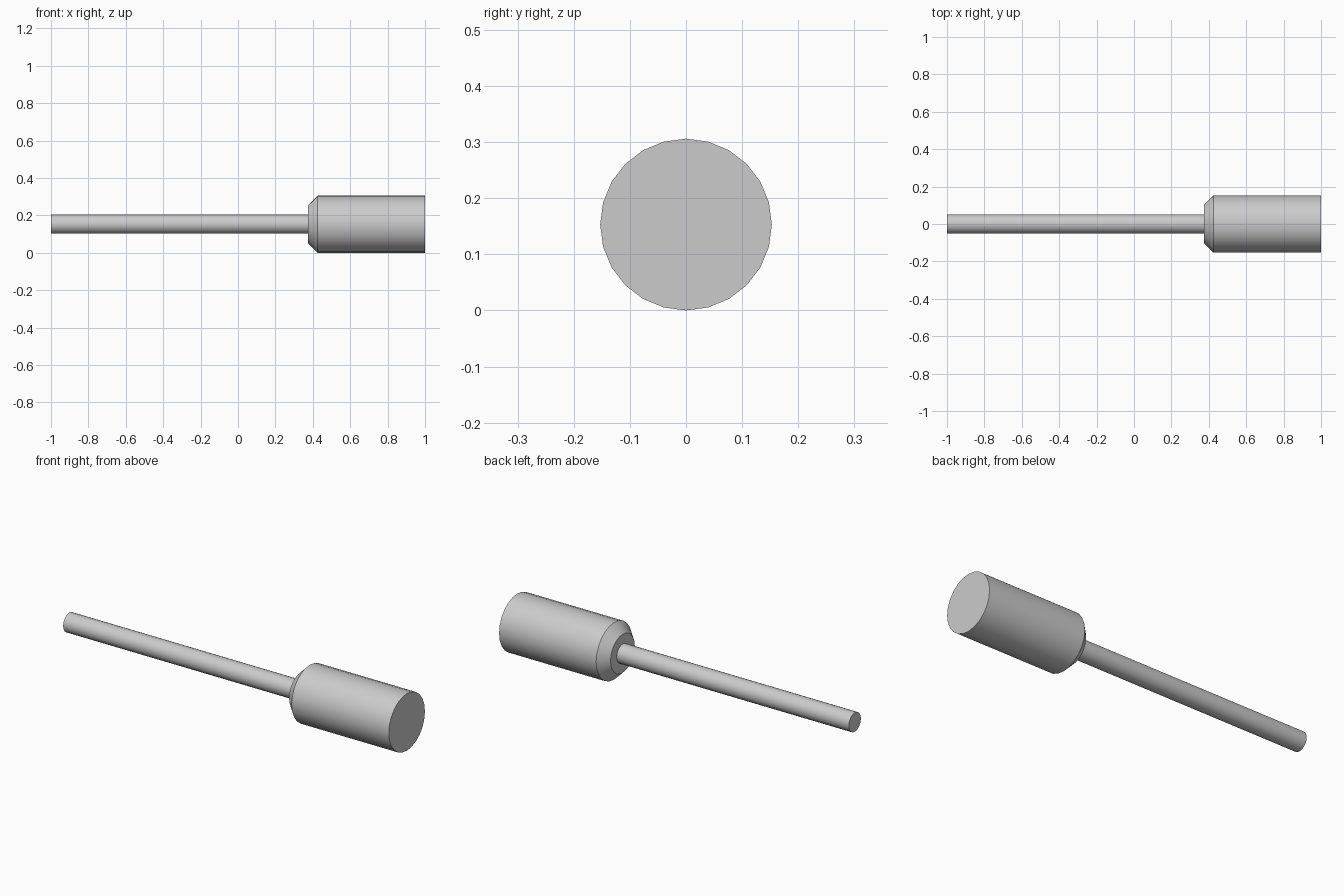
import bpy, bmesh
from math import cos, sin, tau, radians

if "Cube" in bpy.data.objects:
    bpy.data.objects.remove(bpy.data.objects["Cube"])

SIDES = 24
R = 0.153  # head radius, also the axis height


def lathe_x(name, profile):
    """Closed solid of revolution about the x axis from (x, radius) points."""
    bm = bmesh.new()
    rings = [[bm.verts.new((x, r * sin(tau * i / SIDES), R + r * cos(tau * i / SIDES)))
              for i in range(SIDES)] for x, r in profile]
    for a, b in zip(rings, rings[1:]):
        for i in range(SIDES):
            j = (i + 1) % SIDES
            bm.faces.new((a[i], a[j], b[j], b[i]))
    bm.faces.new(rings[0])
    bm.faces.new(rings[-1])
    bmesh.ops.recalc_face_normals(bm, faces=bm.faces)
    mesh = bpy.data.meshes.new(name)
    bm.to_mesh(mesh)
    bm.free()
    obj = bpy.data.objects.new(name, mesh)
    bpy.context.collection.objects.link(obj)
    bpy.ops.object.select_all(action='DESELECT')
    obj.select_set(True)
    bpy.context.view_layer.objects.active = obj
    bpy.ops.object.shade_smooth_by_angle(angle=radians(30))
    return obj


# Thin shank, shoulder face, chamfer and thick cylindrical head in one solid
lathe_x("shank_and_head", [
    (-1.0, R / 3), (0.375, R / 3),
    (0.375, 0.103), (0.425, R),
    (1.0, R),
])
